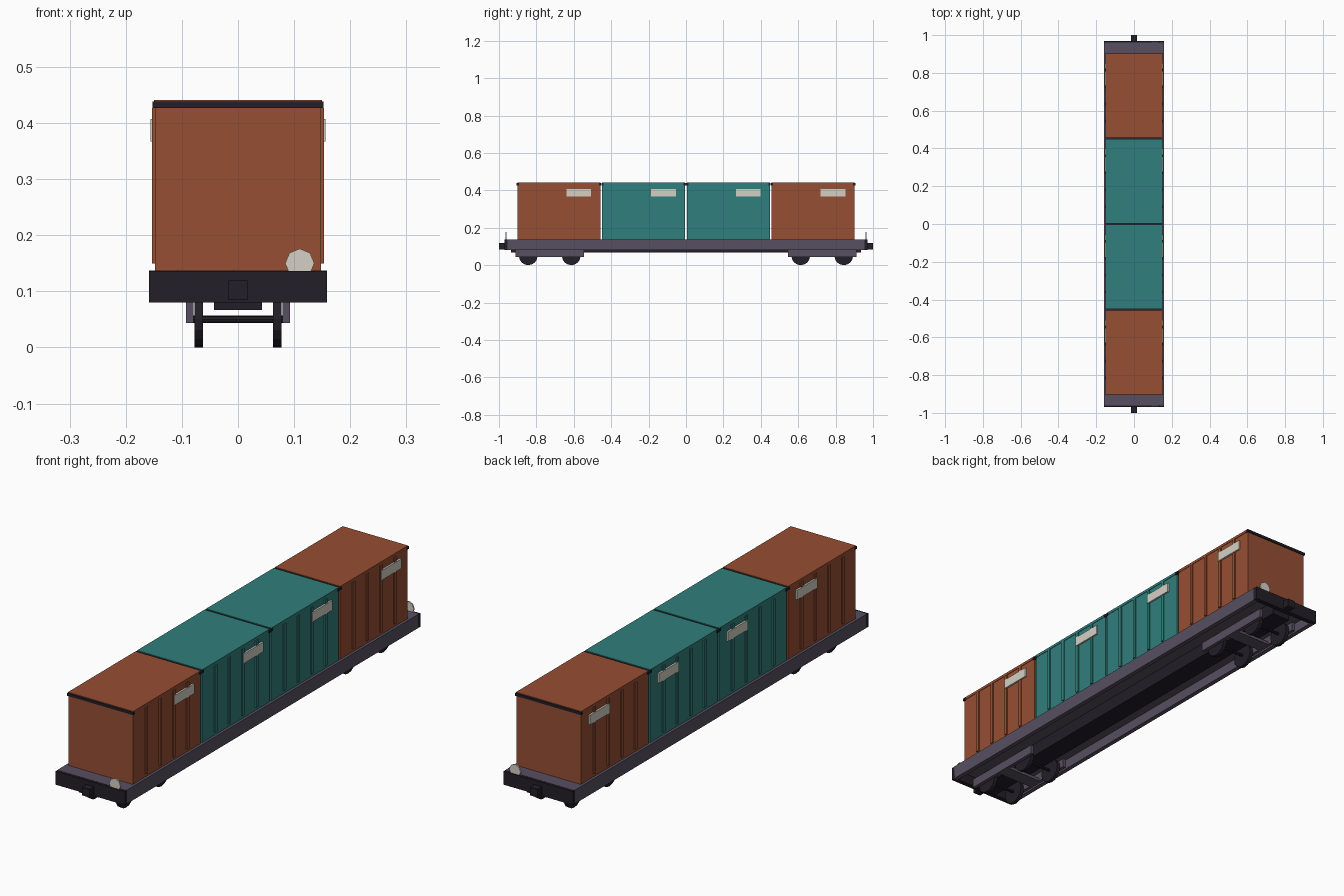
import bpy, bmesh
from math import pi
from mathutils import Matrix

if "Cube" in bpy.data.objects:
    bpy.data.objects.remove(bpy.data.objects["Cube"])


def material(name, rgb):
    m = bpy.data.materials.new(name)
    m.diffuse_color = (*rgb, 1)
    m.use_nodes = True
    m.node_tree.nodes["Principled BSDF"].inputs["Base Color"].default_value = m.diffuse_color
    return m


RUST = material("rust", (0.31, 0.077, 0.033))
TEAL = material("teal", (0.03, 0.21, 0.20))
STEEL = material("steel", (0.095, 0.08, 0.12))
DARK = material("dark", (0.016, 0.013, 0.02))
PALE = material("pale", (0.66, 0.63, 0.56))


def finish(name, bm, mat):
    me = bpy.data.meshes.new(name)
    bm.to_mesh(me)
    bm.free()
    me.materials.append(mat)
    ob = bpy.data.objects.new(name, me)
    bpy.context.collection.objects.link(ob)
    return ob


def boxes(name, mat, *ranges):
    """Each range is (x0, x1, y0, y1, z0, z1)."""
    bm = bmesh.new()
    for x0, x1, y0, y1, z0, z1 in ranges:
        mid = Matrix.Translation(((x0 + x1) / 2, (y0 + y1) / 2, (z0 + z1) / 2))
        size = Matrix.Diagonal((x1 - x0, y1 - y0, z1 - z0, 1))
        bmesh.ops.create_cube(bm, size=1, matrix=mid @ size)
    return finish(name, bm, mat)


def both_sides(x0, x1, *rest):
    return [(x0, x1, *rest), (-x1, -x0, *rest)]


def cylinder(name, mat, sides, radius, depth, centre, axis, turn=0.0):
    bm = bmesh.new()
    rot = Matrix.Rotation(pi / 2, 4, 'Y' if axis == 'x' else 'X')
    bmesh.ops.create_cone(bm, cap_ends=True, segments=sides, radius1=radius,
                          radius2=radius, depth=depth,
                          matrix=Matrix.Translation(centre) @ rot @ Matrix.Rotation(turn, 4, 'Z'))
    return finish(name, bm, mat)


# Underframe: deck plate, side sills and centre sill
boxes("deck", STEEL, (-0.155, 0.155, -0.96, 0.96, 0.122, 0.137))
boxes("side_sills", STEEL, *both_sides(0.14, 0.159, -0.955, 0.955, 0.08, 0.137))
boxes("centre_sill", DARK, (-0.043, 0.043, -0.935, 0.935, 0.067, 0.124))

for end, s in (("front", -1), ("back", 1)):
    # Headstock, coupler and brake wheel
    def span(a, b):
        return (min(s * a, s * b), max(s * a, s * b))
    boxes(end + "_headstock", DARK, (-0.159, 0.159, *span(0.95, 0.97), 0.08, 0.136))
    boxes(end + "_coupler", DARK, (-0.017, 0.017, *span(0.96, 1.0), 0.085, 0.119))
    cylinder(end + "_brake_wheel", PALE, 8, 0.026, 0.006, (0.11, s * 0.963, 0.15), 'y')

    # Bogie: side frames, bolster, axles and wheels
    c = s * 0.7285
    boxes(end + "_bogie_frames", STEEL,
          *both_sides(0.079, 0.093, c - 0.184, c + 0.184, 0.044, 0.082))
    boxes(end + "_bogie_bolster", STEEL, (-0.085, 0.085, c - 0.03, c + 0.03, 0.044, 0.057))
    for i, dy in enumerate((-0.115, 0.115)):
        cylinder(f"{end}_axle_{i}", DARK, 8, 0.006, 0.16, (0, c + dy, 0.05), 'x')
        for side, x in (("left", -0.07), ("right", 0.07)):
            cylinder(f"{end}_{side}_wheel_{i}", DARK, 16, 0.05, 0.015,
                     (x, c + dy, 0.05), 'x')

# Containers with ribbed sides, roof, end headers and label plates
HALF = 0.222
for i, (c, mat) in enumerate(((-0.68, RUST), (-0.2265, TEAL), (0.2265, TEAL), (0.68, RUST))):
    n = f"container_{i}"
    boxes(n + "_body", mat, (-0.148, 0.148, c - HALF, c + HALF, 0.137, 0.43))
    boxes(n + "_roof", mat, (-0.15, 0.15, c - HALF, c + HALF, 0.43, 0.441))
    ribs = []
    for k in range(4):
        y = c + (k - 1.5) * 0.09
        ribs += both_sides(0.146, 0.153, y - 0.007, y + 0.007, 0.15, 0.427)
    boxes(n + "_ribs", mat, *ribs)
    boxes(n + "_headers", DARK,
          *[(-0.152, 0.152, c + e * 0.22 - 0.006, c + e * 0.22 + 0.006, 0.427, 0.438)
            for e in (-1, 1)])
    boxes(n + "_labels", PALE, *both_sides(0.147, 0.1555, c + 0.04, c + 0.172, 0.367, 0.407))
